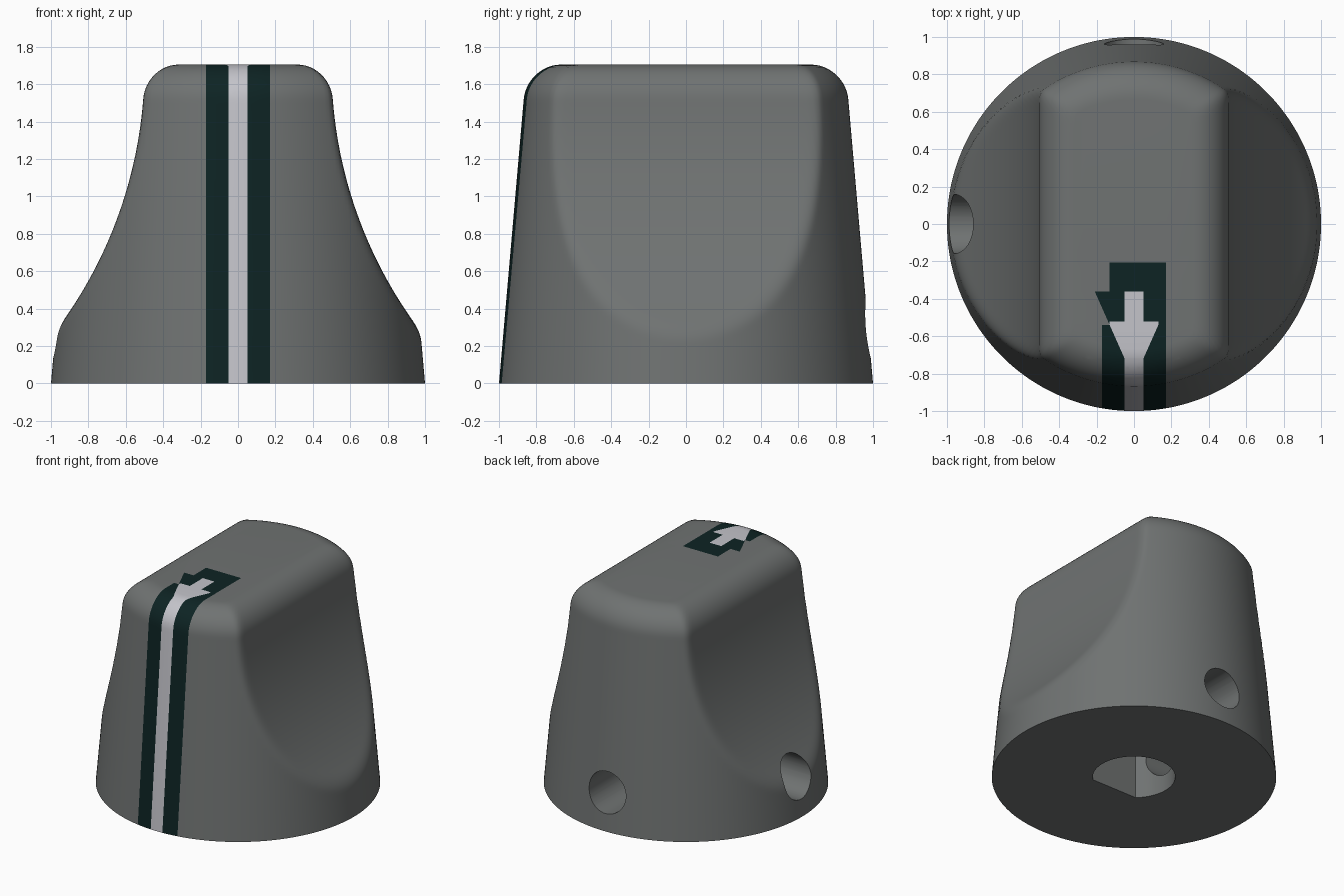
import bpy, bmesh, math
from mathutils import Vector, Matrix

if "Cube" in bpy.data.objects:
    bpy.data.objects.remove(bpy.data.objects["Cube"])

HEIGHT, FILLET, SEG = 1.705, 0.185, 240


def material(name, rgb):
    m = bpy.data.materials.new(name)
    m.diffuse_color = (*rgb, 1)
    m.use_nodes = True
    m.node_tree.nodes["Principled BSDF"].inputs["Base Color"].default_value = m.diffuse_color
    return m


MATS = [material("grey_plastic", (0.16, 0.17, 0.168)),
        material("dark_green_paint", (0.004, 0.017, 0.017)),
        material("white_paint", (0.55, 0.55, 0.59))]


def new_object(name, bm):
    bmesh.ops.recalc_face_normals(bm, faces=bm.faces)
    mesh = bpy.data.meshes.new(name)
    bm.to_mesh(mesh)
    bm.free()
    ob = bpy.data.objects.new(name, mesh)
    bpy.context.collection.objects.link(ob)
    return ob


def soft_min(a, b, k=0.04):
    h = max(k - abs(a - b), 0) / k
    return min(a, b) - h * h * k / 4


def section(z, inset):
    """Tapered round section, trimmed by a concave grip on each side."""
    radius = 1 - 0.087 * z - inset
    grip = 0.5 + 2.36 - math.sqrt(2.36 ** 2 - (1.7 - z) ** 2) - inset
    ring = []
    for i in range(SEG):
        a = 2 * math.pi * (i + 0.5) / SEG
        r = soft_min(radius, grip / max(abs(math.cos(a)), 1e-4))
        ring.append((r * math.cos(a), r * math.sin(a), z))
    return ring


# Knob body: lofted sections with a rounded top edge
levels = [((HEIGHT - FILLET) * i / 64, 0) for i in range(65)]
for i in range(1, 13):
    a = math.pi / 2 * i / 12
    levels.append((HEIGHT - FILLET * (1 - math.sin(a)), FILLET * (1 - math.cos(a))))
bm = bmesh.new()
rings = [[bm.verts.new(p) for p in section(*lv)] for lv in levels]
for lo, hi in zip(rings, rings[1:]):
    for i in range(SEG):
        j = (i + 1) % SEG
        bm.faces.new((lo[i], lo[j], hi[j], hi[i]))
bm.faces.new(rings[0][::-1])
bm.faces.new(rings[-1])
bm.normal_update()


# Pointer stripe and arrow: cut their outlines into the skin
def cut(point, normal, y_max):
    faces = [f for f in bm.faces if f.normal.z > -0.5
             and min(v.co.y for v in f.verts) < y_max
             and min(abs(v.co.x) for v in f.verts) < 0.25]
    faces += [f for f in bm.faces if len(f.verts) > 50 and f.normal.z > 0.5 and f not in faces]
    geom = set(faces)
    for f in faces:
        geom.update(f.edges)
        geom.update(f.verts)
    bmesh.ops.bisect_plane(bm, geom=list(geom), dist=1e-6,
                           plane_co=Vector(point), plane_no=Vector(normal))


for y in (-0.205, -0.36, -0.52, -0.54, -0.72):
    cut((0, y, 0), (0, 1, 0), 0)
for s in (-1, 1):
    for x in (0.17, 0.13, 0.05):
        cut((s * x, 0, 0), (1, 0, 0), 0)
    cut((s * 0.13, -0.54, 0), (s * 0.18, -0.08, 0), 0)


def arrow_half_width(y):
    if y < -0.72:
        return 0.05
    if y < -0.54:
        return 0.05 + 0.08 * (y + 0.72) / 0.18
    return 0.13 if y < -0.52 else 0.05 if y < -0.36 else 0


bm.normal_update()
for f in bm.faces:
    c = f.calc_center_median()
    if f.normal.z > -0.5 and c.y < -0.205 and abs(c.x) < 0.17:
        f.material_index = 2 if abs(c.x) < arrow_half_width(c.y) else 1
knob = new_object("knob_body", bm)
for m in MATS:
    knob.data.materials.append(m)


# Cutters: shaft bore with a flat, and two set-screw holes
def prism(name, outline, length, matrix):
    b = bmesh.new()
    f = b.faces.new([b.verts.new((x, y, 0)) for x, y in outline])
    out = bmesh.ops.extrude_face_region(b, geom=[f])["geom"]
    bmesh.ops.translate(b, vec=(0, 0, length),
                        verts=[v for v in out if isinstance(v, bmesh.types.BMVert)])
    b.transform(matrix)
    return new_object(name, b)


def arc(r, start, end, n):
    return [(r * math.cos(start + (end - start) * i / n),
             r * math.sin(start + (end - start) * i / n)) for i in range(n + 1)]


flat = math.asin(0.215 / 0.29)
circle = arc(0.158, 0, 2 * math.pi, 48)[:-1]
hole_at = Matrix.Translation((0, 0, 0.29))
cutters = [
    prism("shaft_bore_cutter", arc(0.29, -flat, math.pi + flat, 56), 1.1,
          Matrix.Translation((0, 0, -0.1))),
    prism("back_screw_cutter", circle, 1.1, hole_at @ Matrix.Rotation(-math.pi / 2, 4, 'X')),
    prism("left_screw_cutter", circle, 1.1, hole_at @ Matrix.Rotation(-math.pi / 2, 4, 'Y')),
]
bpy.context.view_layer.objects.active = knob
knob.select_set(True)
for c in cutters:
    c.data.materials.append(MATS[0])
    c.hide_render = True
    mod = knob.modifiers.new(c.name, 'BOOLEAN')
    mod.operation, mod.solver, mod.object = 'DIFFERENCE', 'EXACT', c
    bpy.ops.object.modifier_apply(modifier=mod.name)
for c in cutters:
    bpy.data.objects.remove(c)

bpy.ops.object.shade_smooth_by_angle(angle=math.radians(35))
